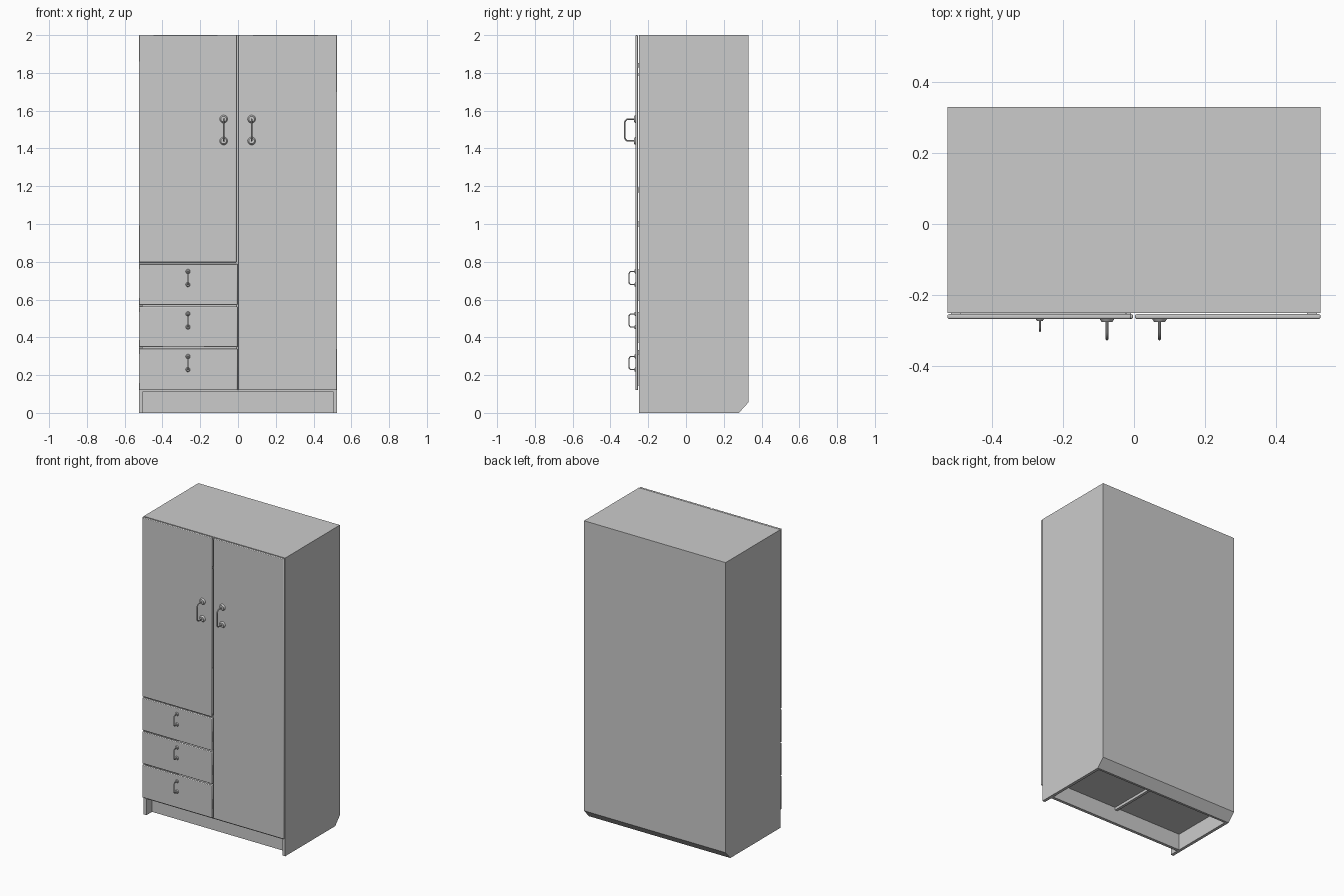
import bpy, bmesh
from math import pi, sin, cos
from mathutils import Matrix

if "Cube" in bpy.data.objects:
    bpy.data.objects.remove(bpy.data.objects["Cube"])


def add_mesh(name, bm):
    bmesh.ops.recalc_face_normals(bm, faces=bm.faces)
    me = bpy.data.meshes.new(name)
    bm.to_mesh(me)
    bm.free()
    ob = bpy.data.objects.new(name, me)
    bpy.context.collection.objects.link(ob)
    return ob


def activate(ob):
    bpy.ops.object.select_all(action='DESELECT')
    ob.select_set(True)
    bpy.context.view_layer.objects.active = ob


def prism(name, profile, x0, x1):
    """Extrude a (y, z) profile along x."""
    bm = bmesh.new()
    face = bm.faces.new([bm.verts.new((x0, y, z)) for y, z in profile])
    ext = bmesh.ops.extrude_face_region(bm, geom=[face])['geom']
    bmesh.ops.translate(bm, vec=(x1 - x0, 0, 0),
                        verts=[v for v in ext if isinstance(v, bmesh.types.BMVert)])
    return add_mesh(name, bm)


def box(name, x0, x1, y0, y1, z0, z1, bevel=0):
    ob = prism(name, [(y0, z0), (y1, z0), (y1, z1), (y0, z1)], x0, x1)
    if bevel:
        mod = ob.modifiers.new('soft_edge', 'BEVEL')
        mod.width, mod.segments = bevel, 2
        activate(ob)
        bpy.ops.object.shade_smooth_by_angle()
    return ob


def carve(target, cutter):
    mod = target.modifiers.new('carve', 'BOOLEAN')
    mod.operation, mod.object, mod.solver = 'DIFFERENCE', cutter, 'EXACT'
    activate(target)
    bpy.ops.object.modifier_apply(modifier=mod.name)
    bpy.data.objects.remove(cutter)


FRONT, BACK = -0.25, 0.33
FACE0, FACE1 = -0.267, -0.254     # front and rear of doors and drawer fronts

# Carcass with chamfered rear foot, hollowed into bays, toe space and underside
carcass = prism('carcass', [(FRONT, 0), (0.28, 0), (BACK, 0.055), (BACK, 2), (FRONT, 2)],
                -0.525, 0.525)
for x0, x1, z0, z1 in [(-0.505, -0.01, 0.80, 1.98), (-0.505, -0.01, 0.13, 0.78),
                       (0.01, 0.505, 0.13, 1.98)]:
    carve(carcass, box('bay_cutter', x0, x1, -0.4, 0.31, z0, z1))
carve(carcass, box('toe_cutter', -0.505, 0.505, -0.4, -0.19, -0.1, 0.11))
carve(carcass, prism('underside_cutter', [(-0.17, -0.1), (0.265, -0.1), (0.265, 0),
                                          (0.31, 0.05), (0.31, 0.11), (-0.17, 0.11)],
                     -0.505, 0.505))
box('divider_foot', -0.009, 0.009, -0.175, 0.315, 0.092, 0.115)

# Doors
box('left_door', -0.525, -0.008, FACE0, FACE1, 0.797, 2, 0.004)
box('right_door', 0.003, 0.525, FACE0, FACE1, 0.12, 2, 0.004)

# Hinges and catch bridging the gap behind the doors
for side, name, heights in [(-1, 'left_hinge', (1.84, 1.0)),
                            (1, 'right_hinge', (1.84, 1.18, 0.32))]:
    for z in heights:
        xs = sorted((side * 0.487, side * 0.515))
        box(name, *xs, -0.256, -0.246, z - 0.012, z + 0.012)
box('door_catch', -0.022, -0.009, -0.256, -0.24, 1.785, 1.797)


def handle(name, x, z, half, reach, rod, flange):
    """Rounded bow handle with a round flange at each foot."""
    r = 0.02 if half > 0.05 else 0.012
    tip, path = FACE0 - reach + rod, [(FACE0 + 0.002, half)]
    for i in range(7):
        a = i * pi / 12
        path.append((tip + r - r * sin(a), half - r + r * cos(a)))
    path += [(y, -h) for y, h in reversed(path)]
    cu = bpy.data.curves.new(name, 'CURVE')
    cu.dimensions, cu.bevel_depth, cu.bevel_resolution = '3D', rod, 2
    cu.use_fill_caps = True
    sp = cu.splines.new('POLY')
    sp.points.add(len(path) - 1)
    for p, (y, h) in zip(sp.points, path):
        p.co = (x, y, z + h, 1)
    ob = bpy.data.objects.new(name, cu)
    bpy.context.collection.objects.link(ob)
    activate(ob)
    bpy.ops.object.convert(target='MESH')
    bpy.ops.object.shade_smooth_by_angle()
    for s in (-1, 1):
        depth = flange * 0.45
        bm = bmesh.new()
        m = Matrix.Translation((x, FACE0 - depth / 2, z + s * half)) @ Matrix.Rotation(pi / 2, 4, 'X')
        bmesh.ops.create_cone(bm, cap_ends=True, segments=20, radius1=flange,
                              radius2=flange * 0.7, depth=depth, matrix=m)
        activate(add_mesh(name + '_flange', bm))
        bpy.ops.object.shade_smooth_by_angle()


handle('left_door_handle', -0.076, 1.4975, 0.058, 0.061, 0.004, 0.021)
handle('right_door_handle', 0.072, 1.4975, 0.058, 0.061, 0.004, 0.021)

# Drawers: bevelled front, open box behind it and a small handle
for name, z0, z1 in [('lower_drawer', 0.12, 0.34), ('middle_drawer', 0.348, 0.563),
                     ('upper_drawer', 0.571, 0.789)]:
    box(name + '_front', -0.525, -0.003, FACE0, FACE1, z0, z1, 0.004)
    b0, b1 = z0 + 0.025, z1 - 0.03
    box(name + '_floor', -0.5, -0.015, FACE1 - 0.001, 0.28, b0, b0 + 0.01)
    box(name + '_back', -0.5, -0.015, 0.27, 0.28, b0, b1)
    for x in (-0.5, -0.025):
        box(name + '_side', x, x + 0.01, FACE1 - 0.001, 0.275, b0, b1)
    handle(name + '_handle', -0.265, (z0 + z1) / 2 + 0.034, 0.035, 0.037, 0.003, 0.012)
